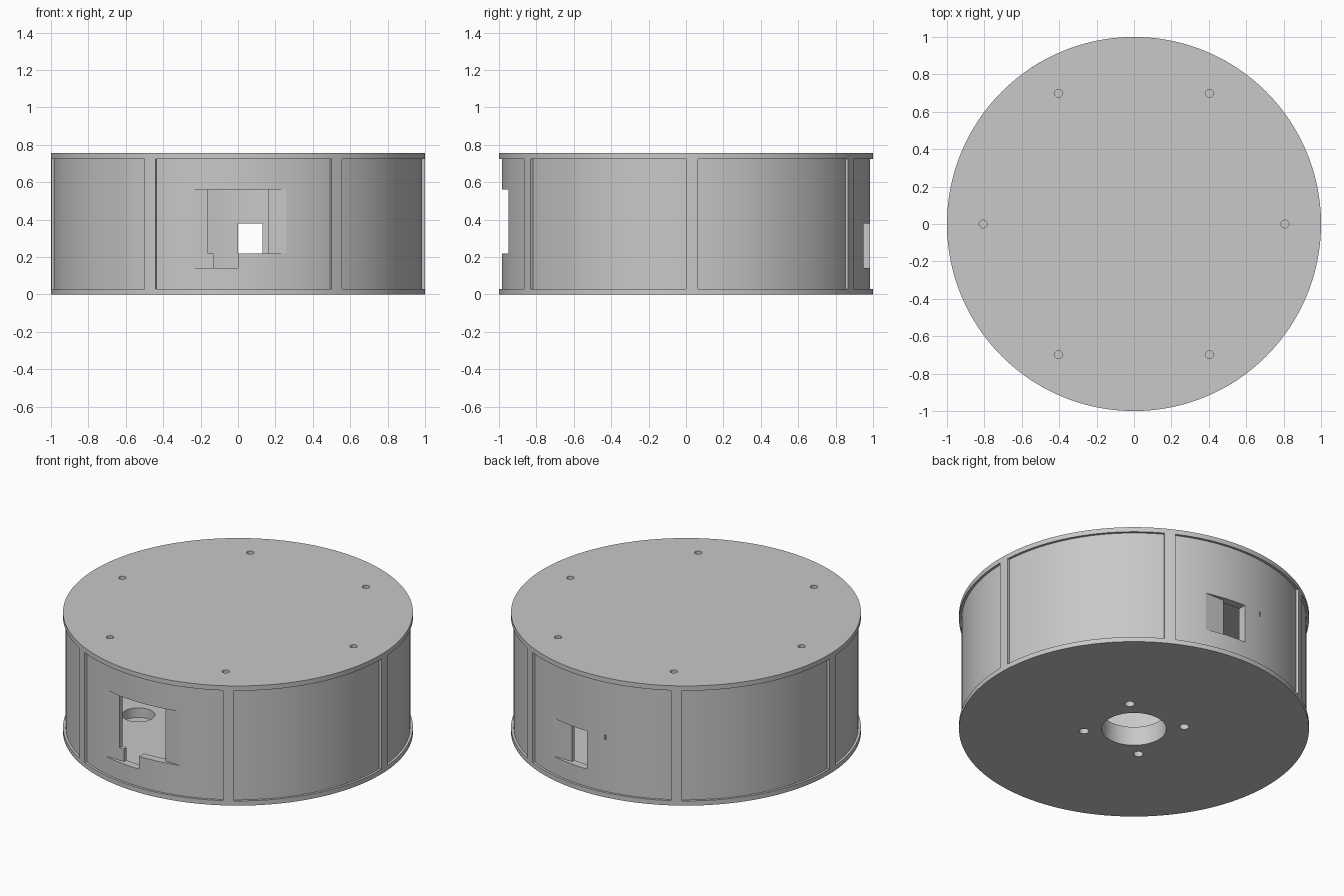
import bpy, bmesh, math
from mathutils import Matrix, Vector

if "Cube" in bpy.data.objects:
    bpy.data.objects.remove(bpy.data.objects["Cube"])

H = 0.755        # overall height
T = 0.03         # rim plate thickness
FLOOR = 0.12     # inner floor height
R, R_PANEL, R_IN = 1.0, 0.985, 0.935

grey = bpy.data.materials.new("light_grey")
grey.diffuse_color = (0.58, 0.58, 0.58, 1)
grey.use_nodes = True
grey.node_tree.nodes["Principled BSDF"].inputs["Base Color"].default_value = grey.diffuse_color


def make(name, bm):
    me = bpy.data.meshes.new(name)
    bmesh.ops.recalc_face_normals(bm, faces=bm.faces)
    bm.to_mesh(me)
    bm.free()
    ob = bpy.data.objects.new(name, me)
    me.materials.append(grey)
    bpy.context.collection.objects.link(ob)
    return ob


def cyl(name, r, z0, z1, x=0, y=0, n=192):
    bm = bmesh.new()
    bmesh.ops.create_cone(bm, cap_ends=True, segments=n, radius1=r, radius2=r, depth=z1 - z0,
                          matrix=Matrix.Translation((x, y, (z0 + z1) / 2)))
    return make(name, bm)


def box(name, x0, x1, y0, y1, z0, z1):
    bm = bmesh.new()
    bmesh.ops.create_cube(bm, size=1)
    for v in bm.verts:
        v.co = Vector(((x0 + x1) / 2 + v.co.x * (x1 - x0),
                       (y0 + y1) / 2 + v.co.y * (y1 - y0),
                       (z0 + z1) / 2 + v.co.z * (z1 - z0)))
    return make(name, bm)


def cut(ob, *cutters):
    """Subtract the cutters one after another, then delete them."""
    for c in cutters:
        m = ob.modifiers.new("cut", 'BOOLEAN')
        m.operation, m.solver, m.object = 'DIFFERENCE', 'EXACT', c
        bpy.context.view_layer.update()
        ev = ob.evaluated_get(bpy.context.evaluated_depsgraph_get())
        me = bpy.data.meshes.new_from_object(ev)
        ob.modifiers.clear()
        ob.data = me
        bpy.data.objects.remove(c)


def post(name, a0, a1, r0, r1, z0, z1, n=4):
    """Narrow curved strip standing between the two rim plates."""
    bm = bmesh.new()
    angles = [a0 + (a1 - a0) * i / n for i in range(n + 1)]
    ring = [(r1 * math.cos(a), r1 * math.sin(a), z0) for a in angles]
    ring += [(r0 * math.cos(a), r0 * math.sin(a), z0) for a in reversed(angles)]
    f = bm.faces.new([bm.verts.new(p) for p in ring])
    ext = bmesh.ops.extrude_face_region(bm, geom=[f])
    up = [g for g in ext["geom"] if isinstance(g, bmesh.types.BMVert)]
    bmesh.ops.translate(bm, verts=up, vec=(0, 0, z1 - z0))
    return make(name, bm)


# Curved wall with thick inner floor
wall = cyl("wall", R_PANEL, T, H - T)
cut(wall, cyl("cavity", R_IN, FLOOR, H + 0.1))

# Front display window: flat facet and opening
cut(wall,
    box("window_flat", -0.4, 0.4, -1.2, -0.95, 0.22, 0.56),
    box("window_hole", -0.16, 0.16, -1.1, -0.8, 0.22, 0.56))

# Cable ports: half-width facet and opening, front and back
cut(wall,
    box("front_port_flat", -0.4, 0, -1.2, -0.95, 0.14, 0.38),
    box("front_port_hole", -0.13, 0, -1.1, -0.8, 0.14, 0.38),
    box("back_port_flat", 0, 0.4, 0.95, 1.2, 0.14, 0.38),
    box("back_port_hole", 0, 0.13, 0.8, 1.1, 0.14, 0.38),
    box("back_slot", -0.125, -0.115, 0.96, 1.1, 0.355, 0.385))

# Round pockets in the inner floor
cut(wall, *[cyl("pocket", 0.094, 0.06, 0.3, s * 0.45, s * 0.35, 48) for s in (-1, 1)])

# Base plate, with the centre bore and four screw holes through base and floor
base = cyl("base_plate", R, 0, T)
for part in (base, wall):
    cut(part, cyl("bore", 0.185, -0.1, 0.3, n=64))
    cut(part, *[cyl("screw", 0.028, -0.1, 0.3, sx * 0.203, sy * 0.203, 24)
                for sx in (-1, 1) for sy in (-1, 1)])

# Lid with six screw holes
lid = cyl("lid", R, H - T, H)
cut(lid, *[cyl("screw", 0.021, H - 0.2, H + 0.1, 0.807 * math.cos(k * math.pi / 3),
               0.807 * math.sin(k * math.pi / 3), 24) for k in range(6)])

# Six posts framing the recessed panels
posts = [post(f"post_{k + 1}", math.radians(60 * k), math.radians(60 * k + 3.75),
              0.96, R, T, H - T) for k in range(6)]

# Smooth round surfaces, sharp edges kept
for ob in [wall, base, lid] + posts:
    bpy.ops.object.select_all(action='DESELECT')
    ob.select_set(True)
    bpy.context.view_layer.objects.active = ob
    bpy.ops.object.shade_smooth_by_angle(angle=math.radians(12))
